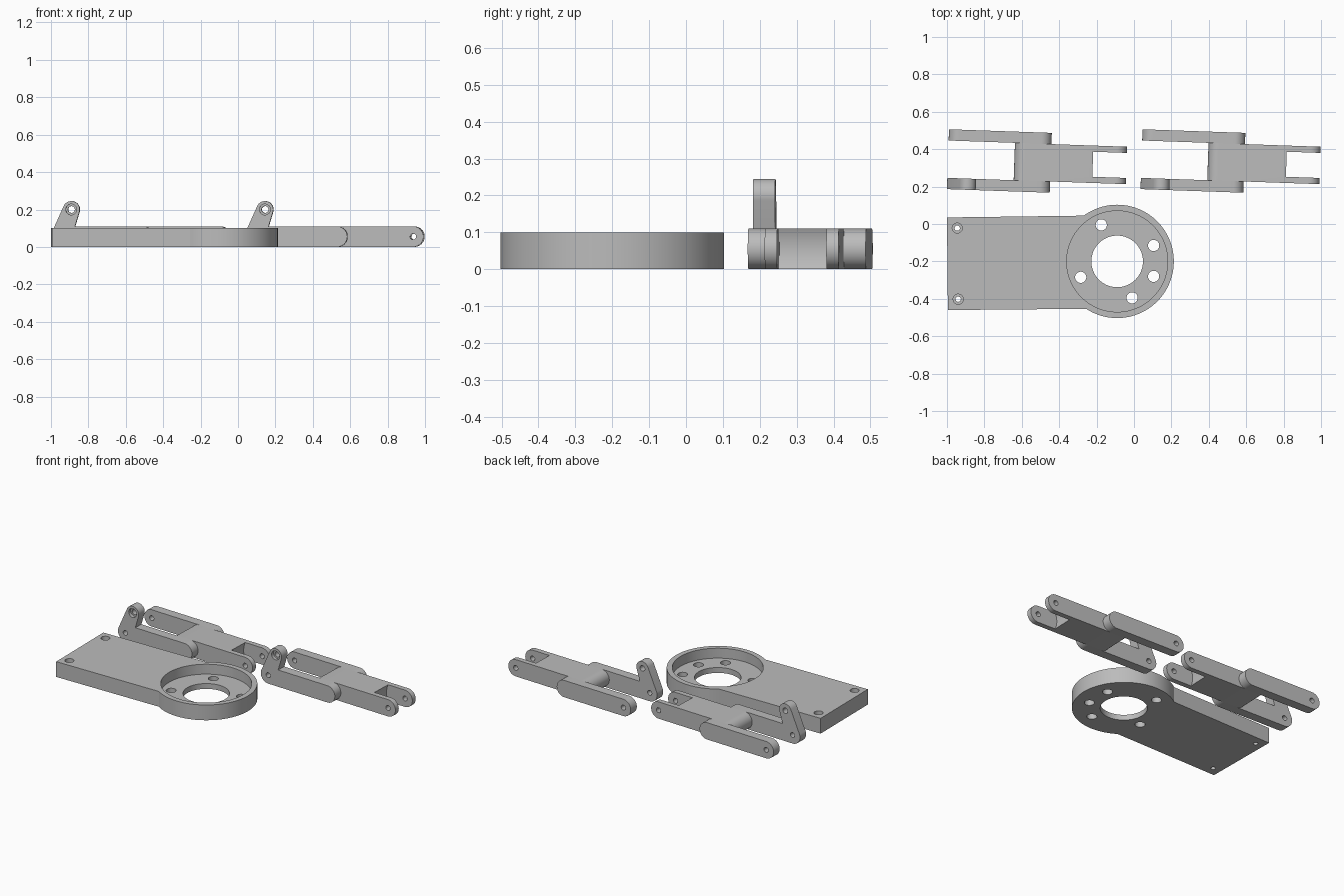
import bpy, bmesh
from math import pi, cos, sin, acos, atan2, hypot, radians
from mathutils import Matrix

cube = bpy.data.objects.get("Cube")
if cube:
    bpy.data.objects.remove(cube, do_unlink=True)

grey = bpy.data.materials.new("machined grey")
grey.use_nodes = True
COLOR = (0.5, 0.5, 0.5, 1)
grey.diffuse_color = COLOR
grey.node_tree.nodes["Principled BSDF"].inputs["Base Color"].default_value = COLOR


def prism(name, profile, lo, hi, axis="Z"):
    """Extrude a 2D outline along Z or Y."""
    bm = bmesh.new()
    place = (lambda a, b, d: (a, b, d)) if axis == "Z" else (lambda a, b, d: (a, d, b))
    rings = [[bm.verts.new(place(a, b, d)) for a, b in profile] for d in (lo, hi)]
    bm.faces.new(rings[0])
    bm.faces.new(rings[1])
    n = len(profile)
    for i in range(n):
        j = (i + 1) % n
        bm.faces.new((rings[0][i], rings[0][j], rings[1][j], rings[1][i]))
    bmesh.ops.recalc_face_normals(bm, faces=bm.faces)
    mesh = bpy.data.meshes.new(name)
    bm.to_mesh(mesh)
    bm.free()
    mesh.materials.append(grey)
    ob = bpy.data.objects.new(name, mesh)
    bpy.context.collection.objects.link(ob)
    return ob


def arc(c, r, start, end, n):
    return [(c[0] + r * cos(start + (end - start) * i / n),
             c[1] + r * sin(start + (end - start) * i / n)) for i in range(n + 1)]


def circle(c, r, n=40):
    return arc(c, r, 0, 2 * pi, n)[:-1]


def link_outline(c1, r1, c2, r2):
    """Outline of two round ends joined by tangent lines."""
    dx, dy = c2[0] - c1[0], c2[1] - c1[1]
    t, a = atan2(dy, dx), acos((r1 - r2) / hypot(dx, dy))
    return arc(c2, r2, t - a, t + a, 20) + arc(c1, r1, t + a, t + 2 * pi - a, 20)


def boolean(ob, other, operation="DIFFERENCE"):
    mod = ob.modifiers.new("cut", "BOOLEAN")
    mod.operation, mod.object, mod.solver = operation, other, "EXACT"
    bpy.context.view_layer.update()
    done = ob.evaluated_get(bpy.context.evaluated_depsgraph_get())
    mesh = bpy.data.meshes.new_from_object(done)
    ob.modifiers.clear()
    ob.data = mesh
    bpy.data.objects.remove(other, do_unlink=True)


def drill(ob, c, r, lo, hi, axis="Z", n=32):
    boolean(ob, prism("cutter", circle(c, r, n), lo, hi, axis))


# Mounting plate with round motor seat
T = 0.1
HUB = (-0.09, -0.2)
plate = prism("mounting_plate", [(-0.995, -0.46), (HUB[0], -0.452), (HUB[0], 0.047), (-1, 0.035)], 0, T)
boolean(plate, prism("hub", circle(HUB, 0.303, 96), 0, T), "UNION")
drill(plate, HUB, 0.27, 0.035, 0.2, n=96)
drill(plate, HUB, 0.138, -0.1, 0.2, n=64)
for hole in ((-0.175, -0.005), (0.105, -0.115), (0.105, -0.28), (-0.01, -0.395), (-0.285, -0.285)):
    drill(plate, hole, 0.03, -0.1, 0.2)
# Counterbored corner screw holes
for hole in ((-0.945, -0.022), (-0.94, -0.402)):
    drill(plate, hole, 0.027, 0.06, 0.2)
    drill(plate, hole, 0.014, -0.1, 0.2)

# Hinged link, built around its own origin
R = 0.055
LEFT, RIGHT, TIP = (-0.415, R), (0.025, R), (0.43, R)
body = prism("link_body", link_outline((-0.06, R), R, TIP, R), -0.1, 0.1, "Y")
drill(body, TIP, 0.137, -0.067, 0.067, "Y", 96)
drill(body, TIP, 0.016, -0.3, 0.3, "Y")

arm_shape = link_outline(LEFT, R, RIGHT, R)
back_arm = prism("back_arm", arm_shape, 0.1, 0.16, "Y")
front_arm = prism("front_arm", arm_shape, -0.16, -0.1, "Y")

# Upright lever on the front arm
EYE = (-0.361, 0.2)
lever = prism("lever", link_outline(LEFT, R, EYE, 0.045), -0.16, -0.1, "Y")
boolean(front_arm, lever, "UNION")
drill(front_arm, EYE, 0.029, -0.3, -0.14, "Y")
drill(front_arm, EYE, 0.018, -0.3, 0, "Y")
for arm in (back_arm, front_arm):
    drill(arm, LEFT, 0.016, -0.3, 0.3, "Y")

parts = [plate, body, back_arm, front_arm]
bpy.ops.object.select_all(action="DESELECT")
for ob in parts:
    ob.select_set(True)
bpy.context.view_layer.objects.active = plate
bpy.ops.object.shade_smooth_by_angle(angle=radians(30))

# Place the link and its twin
turn = Matrix.Rotation(radians(-2), 4, "Z")
for ob in parts[1:]:
    twin = ob.copy()
    twin.name = "second_" + ob.name
    bpy.context.collection.objects.link(twin)
    ob.matrix_world = Matrix.Translation((-0.525, 0.33, 0)) @ turn
    twin.matrix_world = Matrix.Translation((0.51, 0.33, 0)) @ turn
